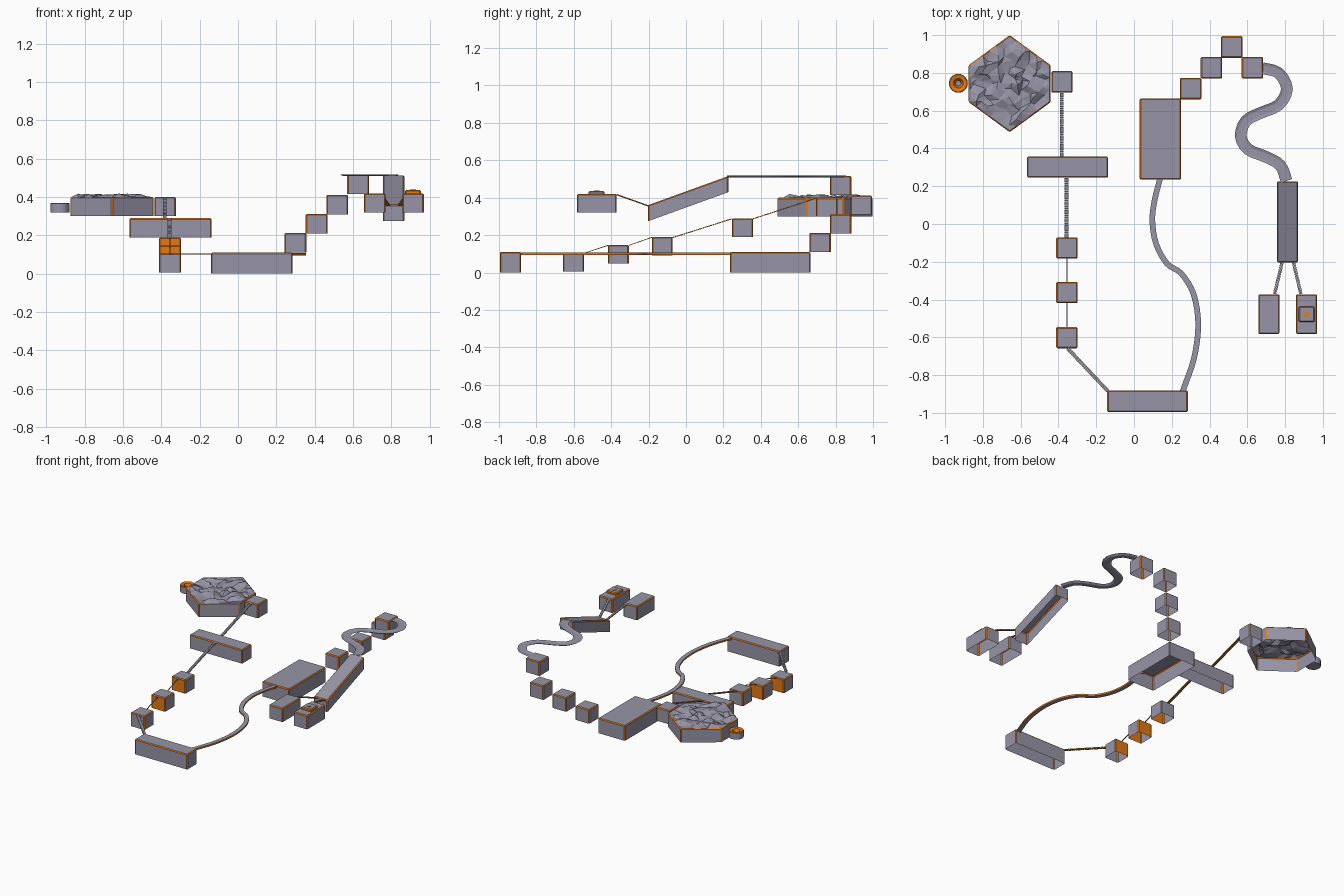
import bpy, bmesh, math, random
from mathutils import Vector

if "Cube" in bpy.data.objects:
    bpy.data.objects.remove(bpy.data.objects["Cube"])

random.seed(4)


def mat(name, rgb):
    m = bpy.data.materials.new(name)
    m.diffuse_color = (*rgb, 1)
    m.use_nodes = True
    m.node_tree.nodes["Principled BSDF"].inputs["Base Color"].default_value = m.diffuse_color
    return m


MATS = [mat("stone_grey", (0.31, 0.30, 0.385)), mat("trim_orange", (0.78, 0.19, 0.006))]


def finish(bm, name):
    me = bpy.data.meshes.new(name)
    bm.to_mesh(me)
    bm.free()
    for m in MATS:
        me.materials.append(m)
    ob = bpy.data.objects.new(name, me)
    bpy.context.collection.objects.link(ob)
    return ob


# Hollow block without a floor; all its sharp edges carry an orange bevel
def shell(outline, z0, z1, slope=0.0, bevel=0.006):
    bm = bmesh.new()
    yc = sum(p[1] for p in outline) / len(outline)
    low = [bm.verts.new((x, y, z0 + slope * (y - yc))) for x, y in outline]
    top = [bm.verts.new((x, y, z1 + slope * (y - yc))) for x, y in outline]
    bm.faces.new(top)
    n = len(outline)
    for i in range(n):
        j = (i + 1) % n
        bm.faces.new((low[i], low[j], top[j], top[i]))
    bm.normal_update()
    bmesh.ops.bevel(bm, geom=[e for e in bm.edges if not e.is_boundary], offset=bevel,
                    offset_type='OFFSET', segments=1, profile=0.5, affect='EDGES', material=1)
    bm.normal_update()
    return bm


def block(name, x0, x1, y0, y1, z0, z1, slope=0.0, orange=()):
    bm = shell([(x0, y0), (x1, y0), (x1, y1), (x0, y1)], z0, z1, slope)
    for f in bm.faces:
        if any(f.normal.y * s > 0.99 for s in orange):
            f.material_index = 1
    return finish(bm, name)


# Sweep a cross-section (sideways, up) along a path
def sweep(bm, path, section, orange=()):
    rings = []
    for i, p in enumerate(path):
        d = path[min(i + 1, len(path) - 1)] - path[max(i - 1, 0)]
        side = d.cross(Vector((0, 0, 1))).normalized()
        rings.append([bm.verts.new(p + side * s + Vector((0, 0, u))) for s, u in section])
    n = len(section)
    for a, b in zip(rings, rings[1:]):
        for i in range(n):
            j = (i + 1) % n
            f = bm.faces.new((a[i], a[j], b[j], b[i]))
            f.material_index = 1 if i in orange else 0
    bm.faces.new(rings[0])
    bm.faces.new(rings[-1])
    bmesh.ops.recalc_face_normals(bm, faces=bm.faces[:])


def smooth_path(pts, z, steps=4):
    p = [Vector((x, y, z)) for x, y in pts]
    p = [2 * p[0] - p[1]] + p + [2 * p[-1] - p[-2]]
    out = []
    for a, b, c, d in zip(p, p[1:], p[2:], p[3:]):
        for k in range(steps):
            t = k / steps
            out.append(0.5 * (2 * b + (c - a) * t + (2 * a - 5 * b + 4 * c - d) * t ** 2
                              + (3 * b - a - 3 * c + d) * t ** 3))
    return out + [p[-2]]


def flat(w, t):
    return [(-w / 2, 0), (w / 2, 0), (w / 2, -t), (-w / 2, -t)]


# Plank bridge: a row of short slats with orange ends
def bridge(name, a, b, width=0.02):
    a, b = Vector(a), Vector(b)
    n = max(2, round((b - a).length / 0.012))
    bm = bmesh.new()
    for i in range(n):
        sweep(bm, [a.lerp(b, i / n), a.lerp(b, (i + 0.85) / n)], flat(width, 0.006), (1, 2, 3))
    return finish(bm, name)


def wire(name, a, b):
    bm = bmesh.new()
    sweep(bm, [Vector(a), Vector(b)], flat(0.006, 0.004), (1, 3))
    return finish(bm, name)


# Turned part; orange from the given profile segment onward
def lathe(name, x, y, profile, sides, first_orange):
    bm = bmesh.new()
    rings = [[bm.verts.new((x + r * math.cos(2 * math.pi * k / sides),
                            y + r * math.sin(2 * math.pi * k / sides), z))
              for k in range(sides)] for r, z in profile]
    for i, (a, b) in enumerate(zip(rings, rings[1:])):
        for k in range(sides):
            j = (k + 1) % sides
            f = bm.faces.new((a[k], a[j], b[j], b[k]))
            f.material_index = int(i >= first_orange)
    bm.faces.new(rings[0][::-1])
    bm.faces.new(rings[-1])
    return finish(bm, name)


# Hexagonal rocky island
cx, cy = -0.658, 0.743
hexa = [(cx + sx * 0.217, cy + sy) for sx, sy in
        ((0, -0.257), (1, -0.098), (1, 0.098), (0, 0.257), (-1, 0.098), (-1, -0.098))]
bm = shell(hexa, 0.30, 0.40)
top = max(bm.faces, key=lambda f: f.normal.z * f.calc_area())
fan = bmesh.ops.poke(bm, faces=[top])["faces"]
edges = list({e for f in fan for e in f.edges})
bmesh.ops.subdivide_edges(bm, edges=edges, cuts=5, use_grid_fill=True)
bm.normal_update()
inner = [v for v in bm.verts if all(f.normal.z > 0.99 for f in v.link_faces)]
for v in inner:
    v.co += Vector((random.uniform(-0.016, 0.016), random.uniform(-0.016, 0.016),
                    random.uniform(-0.012, 0.02)))
finish(bm, "rocky_island")

# Goal cup beside the island
lathe("goal_cup", -0.93, 0.745, [(0.05, 0.32), (0.05, 0.366), (0.046, 0.37),
                                 (0.026, 0.365), (0.014, 0.34)], 20, 1)

# Left chain of blocks
block("island_step", -0.437, -0.325, 0.695, 0.81, 0.30, 0.40)
block("left_platform", -0.566, -0.138, 0.245, 0.358, 0.19, 0.29)
for i, (y, z, faces) in enumerate(((-0.127, 0.09, (-1,)), (-0.362, 0.047, (-1, 1)),
                                   (-0.602, 0.005, (1,)))):
    block(f"hop_block_{i + 1}", -0.412, -0.298, y - 0.056, y + 0.056, z, z + 0.1, 0, faces)
bridge("island_bridge", (-0.382, 0.358, 0.29), (-0.382, 0.695, 0.40))
bridge("middle_bridge", (-0.358, -0.071, 0.19), (-0.358, 0.245, 0.29))
wire("wire_1", (-0.355, -0.306, 0.147), (-0.355, -0.183, 0.19))
wire("wire_2", (-0.355, -0.546, 0.105), (-0.355, -0.418, 0.147))
bridge("front_bridge", (-0.352, -0.658, 0.106), (-0.138, -0.885, 0.106))

# Front platform and winding path to the main platform
block("front_platform", -0.142, 0.285, -0.995, -0.882, 0.0, 0.11)
block("main_platform", 0.03, 0.25, 0.235, 0.665, 0.0, 0.11)
bm = bmesh.new()
sweep(bm, smooth_path([(0.258, -0.885), (0.318, -0.71), (0.34, -0.53), (0.315, -0.37),
                       (0.25, -0.262), (0.175, -0.21), (0.117, -0.105), (0.097, 0.02),
                       (0.11, 0.13), (0.138, 0.24)], 0.107), flat(0.03, 0.012), (1, 3))
finish(bm, "winding_path")

# Rising staircase of cubes
for i, (x, y, z) in enumerate(((0.30, 0.717, 0.11), (0.41, 0.827, 0.21),
                               (0.518, 0.937, 0.31), (0.627, 0.827, 0.415))):
    block(f"stair_block_{i + 1}", x - 0.057, x + 0.057, y - 0.057, y + 0.057, z, z + 0.102)

# S-shaped shallow trough
bm = bmesh.new()
trough = [(-0.031, 0), (-0.016, -0.005), (0.016, -0.005), (0.031, 0), (0.017, -0.009), (-0.017, -0.009)]
sweep(bm, smooth_path([(0.68, 0.825), (0.765, 0.80), (0.81, 0.715), (0.765, 0.63), (0.67, 0.588),
                       (0.592, 0.545), (0.565, 0.465), (0.605, 0.395), (0.70, 0.355),
                       (0.775, 0.31), (0.808, 0.228)], 0.518, 3), trough)
finish(bm, "curved_trough")

# Ramp
block("ramp", 0.756, 0.868, -0.203, 0.226, 0.352, 0.438, 0.362)

# Twin end blocks, their bridges and the button
for side, name in ((-1, "left"), (1, "right")):
    x = 0.814 + side * 0.1
    block(f"end_block_{name}", x - 0.056, x + 0.056, -0.583, -0.372, 0.32, 0.42)
    bridge(f"end_bridge_{name}", (0.814 + side * 0.03, -0.203, 0.36),
           (0.814 + side * 0.07, -0.372, 0.42), 0.018)
block("button_base", 0.872, 0.956, -0.52, -0.437, 0.42, 0.437, 0, (-1, 1))
lathe("button_dot", 0.914, -0.478, [(0.016, 0.436), (0.016, 0.439), (0.006, 0.4395)], 10, 0)
